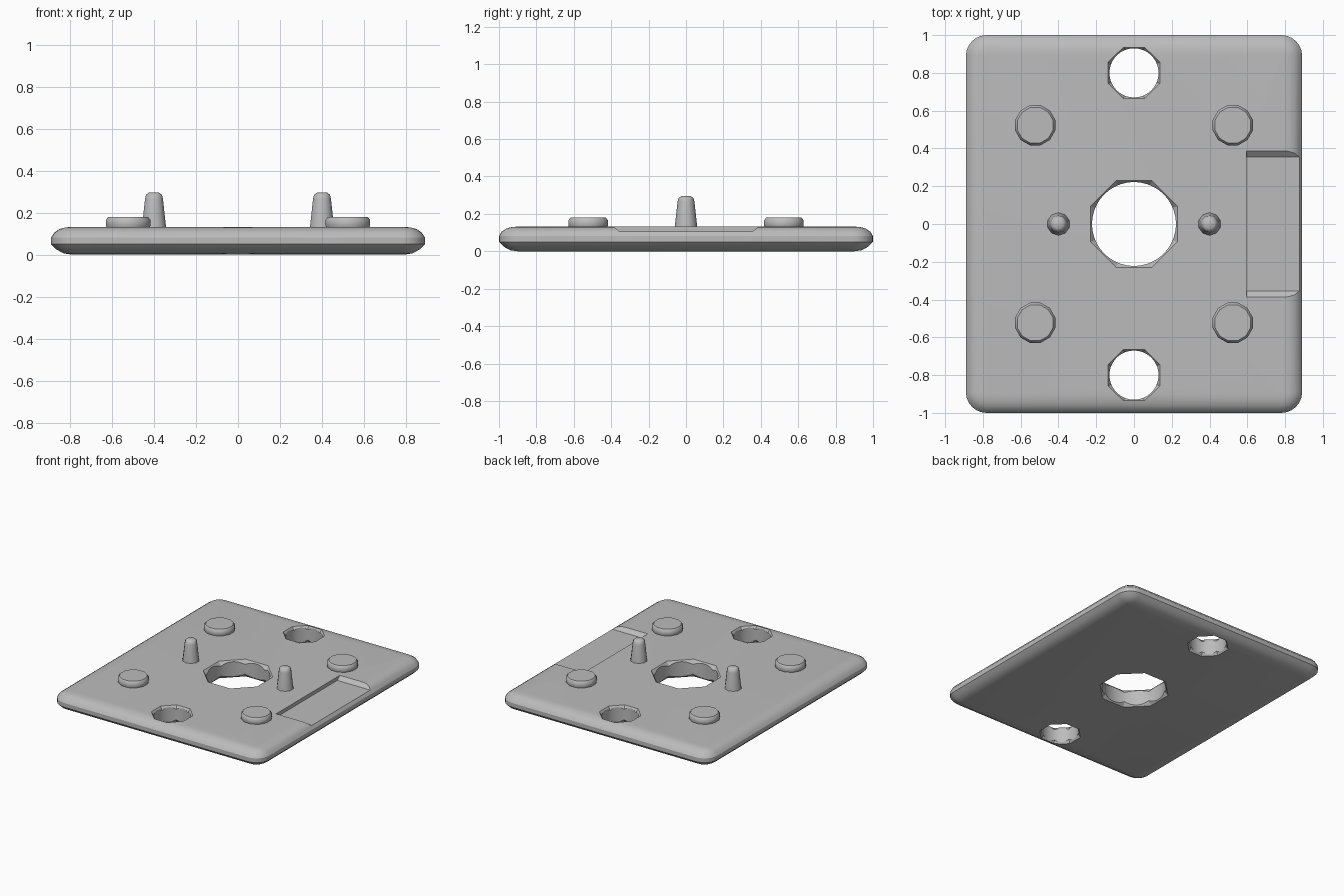
import bpy, bmesh
from math import cos, sin, pi, radians

old = bpy.data.objects.get("Cube")
if old:
    bpy.data.objects.remove(old, do_unlink=True)

# Single grey finish
grey = bpy.data.materials.new("light_grey")
grey.use_nodes = True
tone = (0.5, 0.5, 0.5, 1)
grey.diffuse_color = tone
grey.node_tree.nodes["Principled BSDF"].inputs["Base Color"].default_value = tone


def loft(name, rings, location=(0, 0, 0)):
    """Skin a stack of equal-length point rings and cap both ends."""
    bm = bmesh.new()
    loops = [[bm.verts.new(p) for p in ring] for ring in rings]
    n = len(loops[0])
    for a, b in zip(loops, loops[1:]):
        for i in range(n):
            j = (i + 1) % n
            bm.faces.new((a[i], a[j], b[j], b[i]))
    bm.faces.new(loops[0][::-1])
    bm.faces.new(loops[-1])
    bmesh.ops.recalc_face_normals(bm, faces=bm.faces)
    mesh = bpy.data.meshes.new(name)
    bm.to_mesh(mesh)
    bm.free()
    mesh.materials.append(grey)
    obj = bpy.data.objects.new(name, mesh)
    obj.location = location
    bpy.context.collection.objects.link(obj)
    return obj


def lathe(name, profile, sides, location=(0, 0, 0)):
    """Turned part from (radius, height) pairs."""
    angles = [2 * pi * (i + 0.5) / sides for i in range(sides)]
    return loft(name, [[(r * cos(a), r * sin(a), z) for a in angles]
                       for r, z in profile], location)


def rounded_ring(hx, hy, radius, z, steps=6):
    ring = []
    for k, (sx, sy) in enumerate([(1, 1), (-1, 1), (-1, -1), (1, -1)]):
        for i in range(steps + 1):
            a = pi / 2 * (k + i / steps)
            ring.append((sx * (hx - radius) + radius * cos(a),
                         sy * (hy - radius) + radius * sin(a), z))
    return ring


def smooth(obj, angle):
    bpy.ops.object.select_all(action='DESELECT')
    obj.select_set(True)
    bpy.context.view_layer.objects.active = obj
    bpy.ops.object.shade_smooth_by_angle(angle=radians(angle))


# Base plate with a rolled rim
rim = [(0.10, 0.0), (0.06, 0.006), (0.025, 0.025), (0.0, 0.05),
       (0.0, 0.082), (0.015, 0.105), (0.04, 0.122), (0.07, 0.13), (0.10, 0.132)]
plate = loft("base_plate", [rounded_ring(0.89 - d, 1 - d, max(0.11 - d, 0.012), z)
                            for d, z in rim])

# Through holes with faceted countersinks on both faces
cutters = []
for y, r, flare in [(0, 0.222, 0.248), (0.8, 0.13, 0.148), (-0.8, 0.13, 0.148)]:
    cutters.append(lathe("hole_cutter", [(r, -0.1), (r, 0.3)], 48, (0, y, 0)))
    for z, s in [(0.132, 1), (0, -1)]:
        cutters.append(lathe("countersink_cutter",
                             [(r - 0.01, -0.04 * s), (flare, 0), (flare, 0.05 * s)],
                             8, (0, y, z)))

# Open side recess with sloping ends
section = [(-0.355, 0.105), (0.355, 0.105), (0.42, 0.16), (-0.42, 0.16)]
cutters.append(loft("recess_cutter", [[(x, y, z) for y, z in section]
                                      for x in (0.595, 1.0)]))

for c in cutters:
    c.hide_render = True
    mod = plate.modifiers.new("cut", 'BOOLEAN')
    mod.operation = 'DIFFERENCE'
    mod.solver = 'EXACT'
    mod.object = c

# Bake the cuts and discard the cutters
bpy.context.view_layer.update()
graph = bpy.context.evaluated_depsgraph_get()
cut_mesh = bpy.data.meshes.new_from_object(plate.evaluated_get(graph))
plate.modifiers.clear()
plate.data = cut_mesh
for c in cutters:
    bpy.data.objects.remove(c, do_unlink=True)
smooth(plate, 25)

for sx, side in [(1, "left"), (-1, "right")]:
    # Tapered locating pegs
    peg = lathe(side + "_peg", [(0.062, 0.12), (0.058, 0.15), (0.045, 0.265),
                                (0.04, 0.285), (0.026, 0.295)], 10, (0.4 * sx, 0, 0))
    smooth(peg, 40)
    # Low round corner pads
    for sy, end in [(-1, "front"), (1, "back")]:
        pad = lathe(f"{end}_{side}_pad", [(0.102, 0.12), (0.11, 0.14), (0.11, 0.165),
                                          (0.098, 0.18)], 12, (0.523 * sx, 0.523 * sy, 0))
        smooth(pad, 40)
